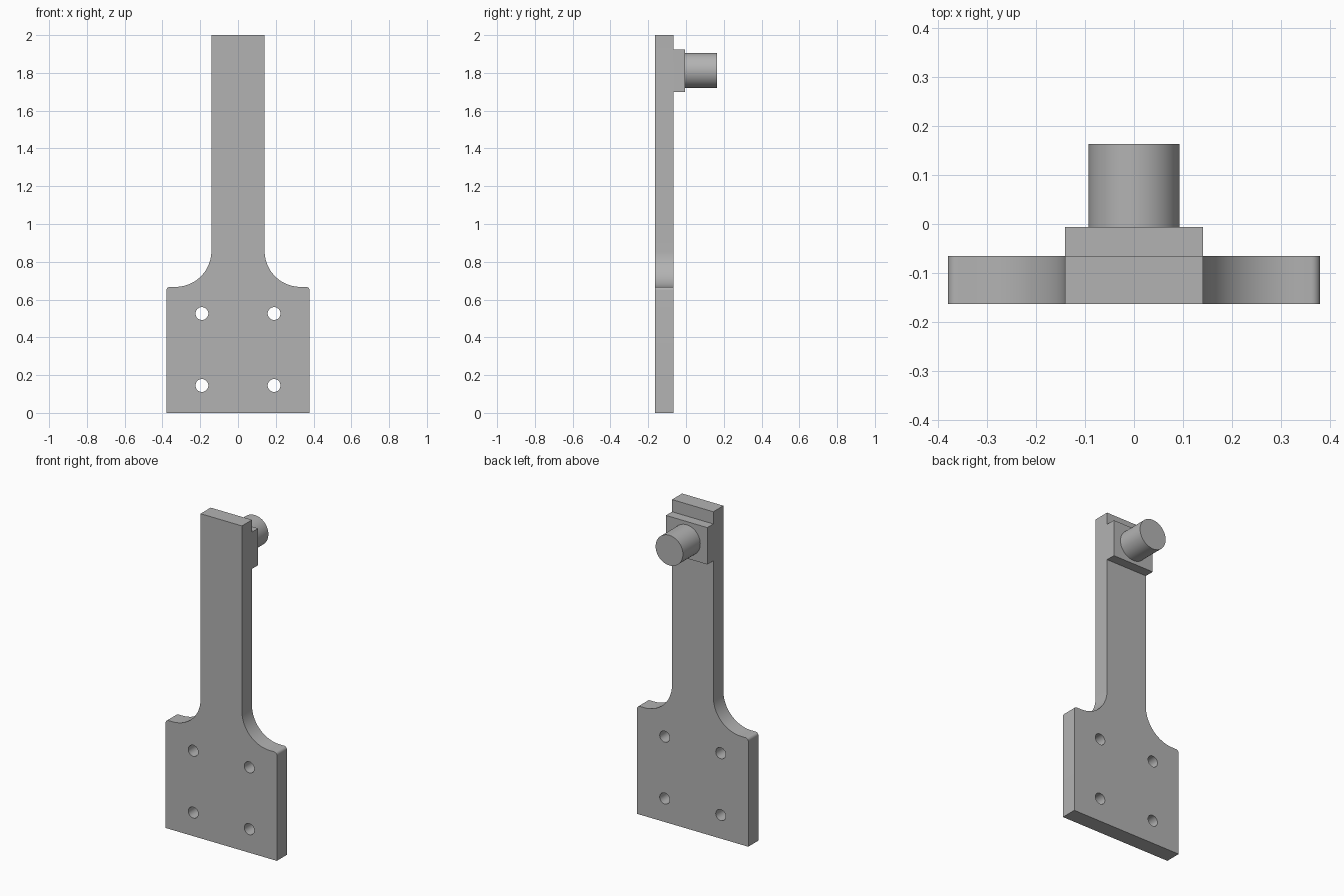
import bpy
import bmesh
from math import sin, cos, pi, radians
from mathutils import Matrix

if "Cube" in bpy.data.objects:
    bpy.data.objects.remove(bpy.data.objects["Cube"], do_unlink=True)

GREY = (0.45, 0.45, 0.45, 1)
metal = bpy.data.materials.new("plain grey")
metal.use_nodes = True
metal.diffuse_color = GREY
metal.node_tree.nodes["Principled BSDF"].inputs["Base Color"].default_value = GREY

FRONT, PLATE_BACK, PAD_BACK, PIN_END = -0.163, -0.065, -0.006, 0.163
HALF_NECK, HALF_BASE, SHOULDER = 0.141, 0.379, 0.667
FILLET, CORNER = 0.19, 0.018
PIN_R, PIN_Z = 0.093, 1.812


def arc(cx, cz, r, start, end, steps):
    """Points on an arc, angles in degrees."""
    angles = [radians(start + (end - start) * i / steps) for i in range(steps + 1)]
    return [(cx + r * cos(a), cz + r * sin(a)) for a in angles]


def finish(obj):
    obj.data.materials.clear()
    obj.data.materials.append(metal)
    bpy.ops.object.select_all(action='DESELECT')
    obj.select_set(True)
    bpy.context.view_layer.objects.active = obj
    bpy.ops.object.shade_smooth_by_angle(angle=radians(30))


def prism(name, loops, y0, y1):
    """Extrude x-z outlines (first the outside, then any holes) from y0 to y1."""
    curve = bpy.data.curves.new(name, 'CURVE')
    curve.dimensions = '2D'
    curve.fill_mode = 'BOTH'
    curve.extrude = (y1 - y0) / 2
    for loop in loops:
        spline = curve.splines.new('POLY')
        spline.points.add(len(loop) - 1)
        for point, (x, z) in zip(spline.points, loop):
            point.co = (x, z, 0, 1)
        spline.use_cyclic_u = True
    source = bpy.data.objects.new(name + "_outline", curve)
    bpy.context.collection.objects.link(source)
    bpy.context.view_layer.update()
    mesh = bpy.data.meshes.new_from_object(
        source.evaluated_get(bpy.context.evaluated_depsgraph_get()))
    bpy.data.objects.remove(source, do_unlink=True)
    mesh.name = name
    # Stand the outline upright and weld the caps to the walls
    mesh.transform(Matrix.Translation((0, (y0 + y1) / 2, 0)) @ Matrix.Rotation(pi / 2, 4, 'X'))
    bm = bmesh.new()
    bm.from_mesh(mesh)
    bmesh.ops.remove_doubles(bm, verts=bm.verts, dist=1e-5)
    bmesh.ops.recalc_face_normals(bm, faces=bm.faces)
    bm.to_mesh(mesh)
    bm.free()
    obj = bpy.data.objects.new(name, mesh)
    bpy.context.collection.objects.link(obj)
    finish(obj)


# Paddle-shaped plate: wide base, rounded shoulders, concave fillets, long neck
half = [(HALF_BASE, 0)]
half += arc(HALF_BASE - CORNER, SHOULDER - CORNER, CORNER, 0, 90, 6)
half += arc(HALF_NECK + FILLET, SHOULDER + FILLET, FILLET, 270, 180, 20)
half += [(HALF_NECK, 2)]
outline = half + [(-x, z) for x, z in reversed(half)]
holes = [arc(x, z, 0.034, 0, 348.75, 31) for x in (-0.191, 0.191) for z in (0.145, 0.526)]
prism("mounting_plate", [outline] + holes, FRONT, PLATE_BACK)

# Raised pad on the back of the neck
pad = [(-HALF_NECK, 1.698), (HALF_NECK, 1.698), (HALF_NECK, 1.925), (-HALF_NECK, 1.925)]
prism("pin_pad", [pad], PLATE_BACK, PAD_BACK)

# Round pin standing out from the pad
prism("pin", [arc(0, PIN_Z, PIN_R, 0, 354.375, 63)], PAD_BACK, PIN_END)
